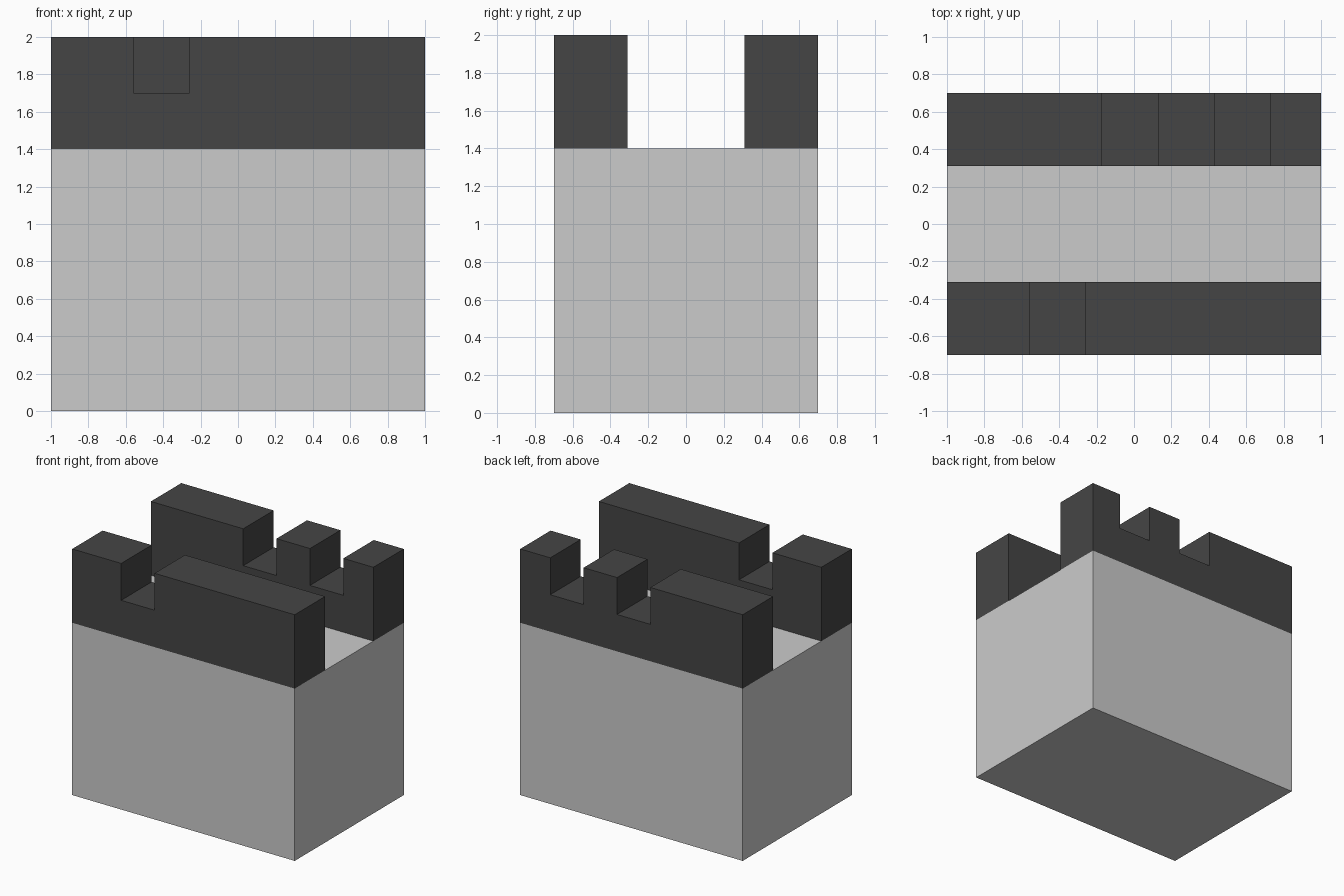
import bpy, bmesh

if "Cube" in bpy.data.objects:
    bpy.data.objects.remove(bpy.data.objects["Cube"])

HALF = 1.0        # half length along x
DEPTH = 0.7       # half depth along y
INNER = 0.31      # inner face of the parapets
DECK, SILL, TOP = 1.4, 1.7, 2.0

dark = bpy.data.materials.new("dark_stone")
dark.diffuse_color = (0.06, 0.06, 0.06, 1)
dark.use_nodes = True
dark.node_tree.nodes["Principled BSDF"].inputs["Base Color"].default_value = dark.diffuse_color


def prism(name, profile, y0, y1, material=None):
    """Extrude an (x, z) profile from y0 to y1."""
    bm = bmesh.new()
    face = bm.faces.new([bm.verts.new((x, y0, z)) for x, z in profile])
    out = bmesh.ops.extrude_face_region(bm, geom=[face])["geom"]
    moved = [v for v in out if isinstance(v, bmesh.types.BMVert)]
    bmesh.ops.translate(bm, verts=moved, vec=(0, y1 - y0, 0))
    bmesh.ops.recalc_face_normals(bm, faces=bm.faces)
    mesh = bpy.data.meshes.new(name)
    bm.to_mesh(mesh)
    bm.free()
    if material:
        mesh.materials.append(material)
    obj = bpy.data.objects.new(name, mesh)
    bpy.context.collection.objects.link(obj)
    return obj


def parapet(name, notches, y0, y1):
    """Battlement wall with square notches cut into its top edge."""
    profile = [(HALF, DECK), (-HALF, DECK), (-HALF, TOP)]
    for a, b in notches:
        profile += [(a, TOP), (a, SILL), (b, SILL), (b, TOP)]
    profile.append((HALF, TOP))
    return prism(name, profile, y0, y1, dark)


# Tower block
prism("tower_body", [(-HALF, 0), (HALF, 0), (HALF, DECK), (-HALF, DECK)], -DEPTH, DEPTH)

# Battlements along the front and back edges
parapet("front_battlement", [(-0.56, -0.26)], -DEPTH, -INNER)
parapet("back_battlement", [(-0.17, 0.13), (0.43, 0.73)], INNER, DEPTH)
